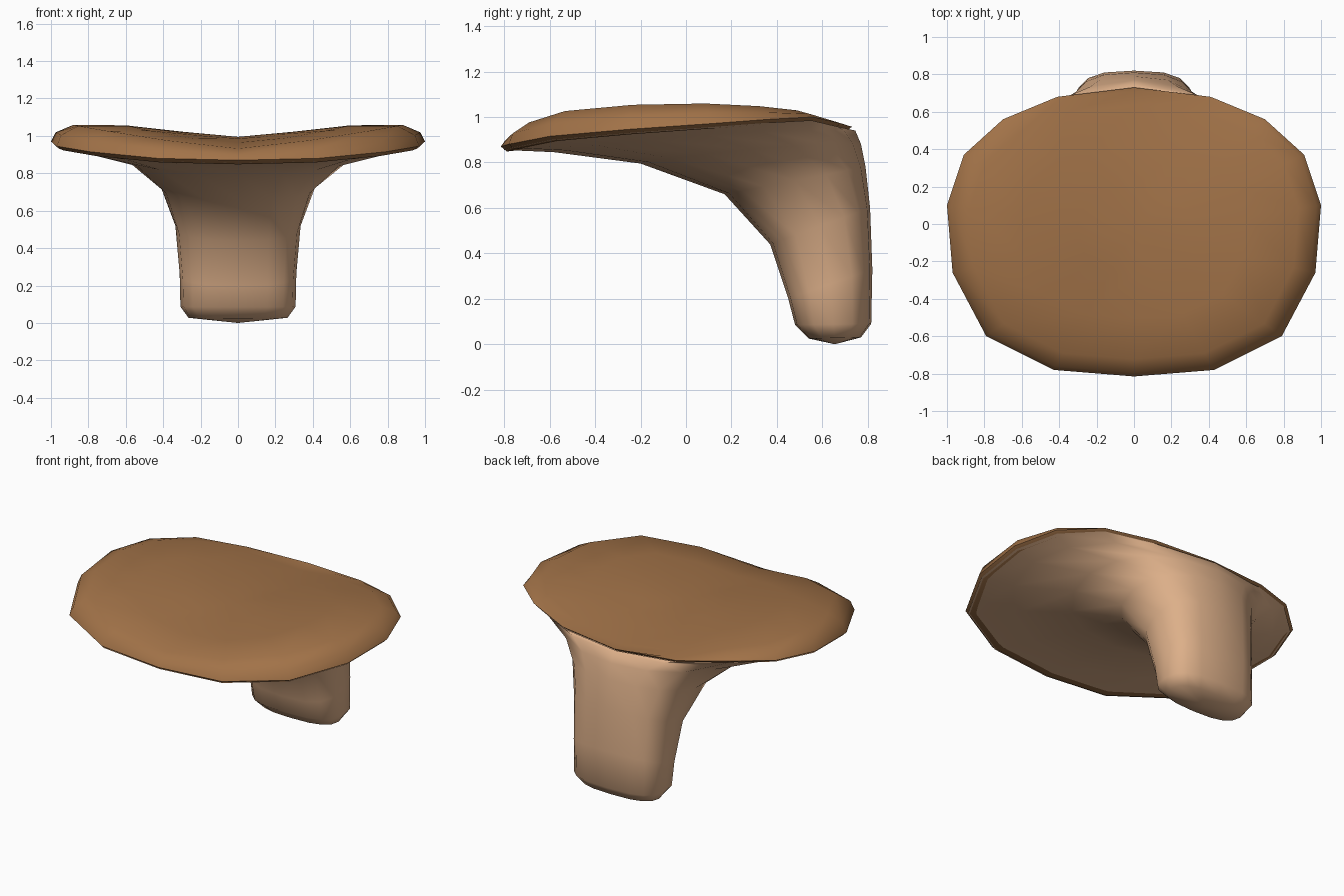
import bpy, bmesh, math
from math import sin, cos, pi

if "Cube" in bpy.data.objects:
    bpy.data.objects.remove(bpy.data.objects["Cube"])

N = 16
# Half outline of the seat rim, front centre to back centre (x, y, z)
HALF = [(0, -.815, .87), (.43, -.78, .88), (.79, -.60, .915), (.97, -.26, .945),
        (1.0, .10, .97), (.91, .37, .99), (.70, .56, 1.0), (.41, .68, .972), (0, .73, .957)]
RIM = HALF + [(-x, y, z) for x, y, z in HALF[-2:0:-1]]


def spow(v, e):
    return math.copysign(abs(v) ** e, v) if abs(v) > 1e-6 else 0.0


def loft(name, rings, caps, color):
    """Skin a list of closed rings; caps = centre points for first / last ring."""
    bm = bmesh.new()
    loops = [[bm.verts.new(p) for p in r] for r in rings]
    for a, b in zip(loops, loops[1:]):
        for i in range(N):
            j = (i + 1) % N
            bm.faces.new((a[i], a[j], b[j], b[i]))
    for loop, c in zip((loops[0], loops[-1]), caps):
        if c:
            v = bm.verts.new(c)
            for i in range(N):
                bm.faces.new((loop[i], loop[(i + 1) % N], v))
    bmesh.ops.recalc_face_normals(bm, faces=bm.faces)
    me = bpy.data.meshes.new(name)
    bm.to_mesh(me)
    bm.free()
    ob = bpy.data.objects.new(name, me)
    bpy.context.collection.objects.link(ob)
    mat = bpy.data.materials.new(name + "_color")
    mat.diffuse_color = (*color, 1)
    mat.use_nodes = True
    mat.node_tree.nodes["Principled BSDF"].inputs["Base Color"].default_value = mat.diffuse_color
    me.materials.append(mat)
    bpy.ops.object.select_all(action='DESELECT')
    ob.select_set(True)
    bpy.context.view_layer.objects.active = ob
    bpy.ops.object.shade_smooth_by_angle(angle=math.radians(65))
    return ob


def rim_ring(s, zfun):
    cy = -.04
    pts = [(x * s, cy + (y - cy) * s, z) for x, y, z in RIM]
    return [(x, y, zfun(x, y, z)) for x, y, z in pts]


def top_z(x, y):
    """Saddle-shaped upper surface of the cushion."""
    return .995 - .12 * y * y + .065 * sin(pi / 2 * min(1, abs(x) / .7) ** 1.5)


# Cushion: rolled edge that thins out towards the back
seat = [rim_ring(.965, lambda x, y, z: z - .022),
        rim_ring(1.0, lambda x, y, z: z),
        rim_ring(.975, lambda x, y, z: z + .55 * (top_z(x, y) - z))]
seat += [rim_ring(s, lambda x, y, z: top_z(x, y)) for s in (.88, .6, .3)]
loft("seat_cushion", seat, [(0, 0, .94), (0, -.04, .995)], (.36, .17, .065))

# Body: seat shell sweeping down into the rear post
# (y front, z front, y back, z back, half width, side lift, corner exponent)
SECTIONS = [(-.58, .845, .745, .94, .85, .03, 1.0),
            (-.20, .795, .77, .88, .58, .02, .95),
            (.17, .66, .79, .78, .41, 0, .85),
            (.37, .44, .81, .60, .335, 0, .75),
            (.45, .20, .82, .33, .312, 0, .7),
            (.48, .085, .815, .09, .308, 0, .7),
            (.54, .025, .77, .03, .265, 0, .75)]
body = [rim_ring(.985, lambda x, y, z: z - .015)]
for yf, zf, yb, zb, w, lift, e in SECTIONS:
    ring = []
    for i in range(N):
        a = 2 * pi * i / N
        sx, f = spow(sin(a), e), (1 - spow(cos(a), e)) / 2
        ring.append((w * sx, yf + (yb - yf) * f, zf + (zb - zf) * f + lift * sx * sx))
    body.append(ring)
loft("shell_and_post", body, [None, (0, .655, 0)], (.72, .43, .25))
